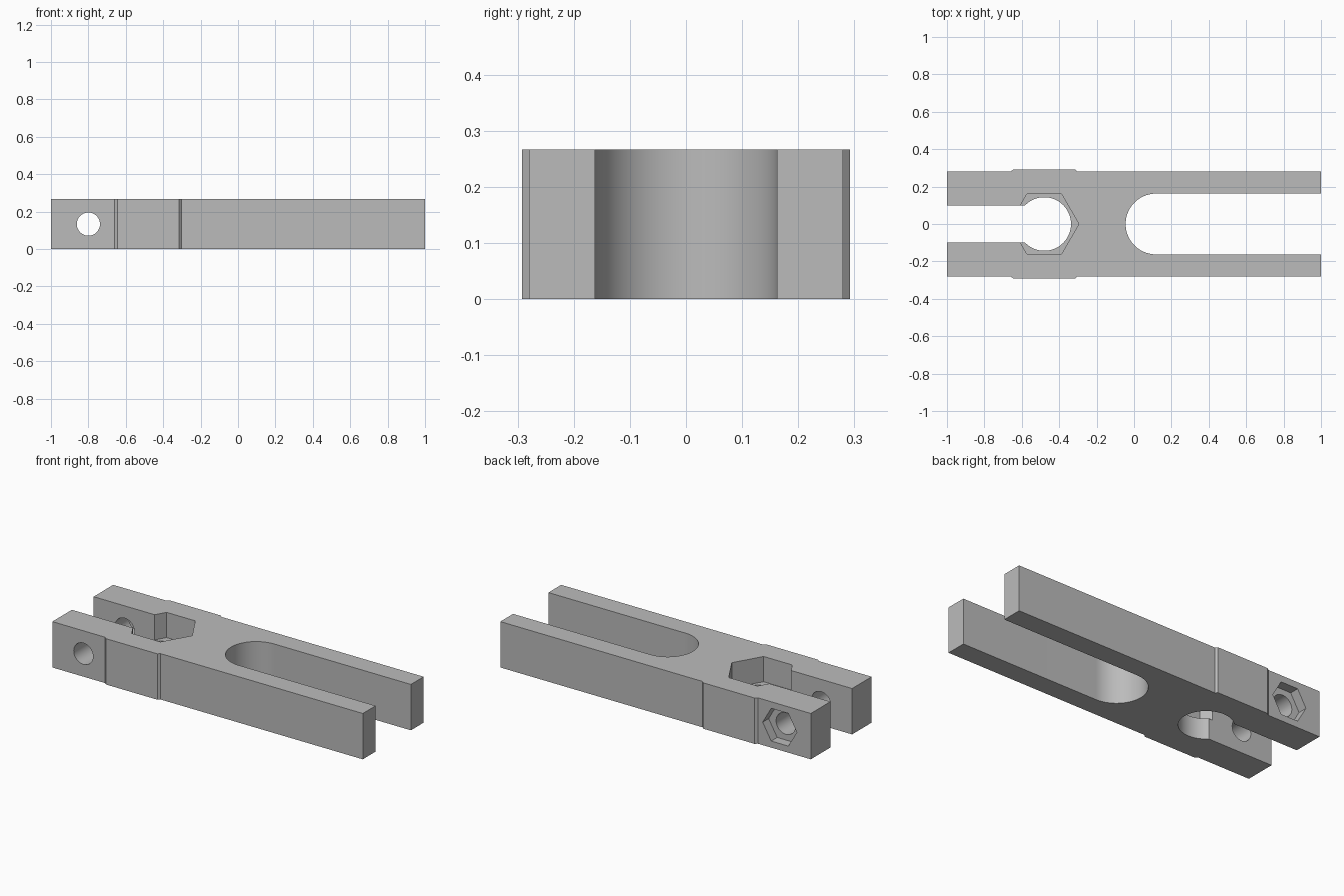
import bpy, bmesh, math
from mathutils import Matrix

if "Cube" in bpy.data.objects:
    bpy.data.objects.remove(bpy.data.objects["Cube"], do_unlink=True)

HEIGHT = 0.267
HALF_W = 0.28
PAD_W = 0.292
NUT_X, PIN_X = -0.48, -0.8
SLOT_X, SLOT_R = 0.1175, 0.1625

grey = bpy.data.materials.new("plain grey")
grey.use_nodes = True
colour = (0.5, 0.5, 0.5, 1)
grey.diffuse_color = colour
grey.node_tree.nodes["Principled BSDF"].inputs["Base Color"].default_value = colour


def prism(name, outline, z0, z1):
    """Extrude a closed xy outline from z0 to z1."""
    bm = bmesh.new()
    face = bm.faces.new([bm.verts.new((x, y, z0)) for x, y in outline])
    grown = bmesh.ops.extrude_face_region(bm, geom=[face])["geom"]
    bmesh.ops.translate(bm, vec=(0, 0, z1 - z0),
                        verts=[v for v in grown if isinstance(v, bmesh.types.BMVert)])
    bmesh.ops.recalc_face_normals(bm, faces=bm.faces)
    mesh = bpy.data.meshes.new(name)
    bm.to_mesh(mesh)
    bm.free()
    mesh.materials.append(grey)
    obj = bpy.data.objects.new(name, mesh)
    bpy.context.collection.objects.link(obj)
    return obj


def ring(cx, cy, r, sides):
    return [(cx + r * math.cos(math.tau * i / sides),
             cy + r * math.sin(math.tau * i / sides)) for i in range(sides)]


def box(x0, x1, half):
    return [(x0, -half), (x1, -half), (x1, half), (x0, half)]


def sideways(obj, y):
    """Turn an upright cutter so that its axis runs along y."""
    obj.data.transform(Matrix.Translation((PIN_X, y, HEIGHT / 2))
                       @ Matrix.Rotation(math.pi / 2, 4, "X"))
    return obj


# Clevis body with slightly raised side pads
side = [(-1, HALF_W), (-0.66, HALF_W), (-0.645, PAD_W), (-0.315, PAD_W),
        (-0.303, HALF_W), (1, HALF_W)]
body = prism("clevis_body", side + [(x, -y) for x, y in reversed(side)], 0, HEIGHT)

# Long slot with a round end
arc = [(SLOT_X + SLOT_R * math.cos(a), SLOT_R * math.sin(a))
       for a in (math.pi * (0.5 + i / 48) for i in range(49))]
long_slot = arc + [(1.1, -SLOT_R), (1.1, SLOT_R)]

cutters = [
    prism("long_slot_cutter", long_slot, -0.1, 0.4),
    prism("short_slot_cutter", box(-1.1, NUT_X, 0.1), -0.1, 0.4),
    prism("bolt_bore_cutter", ring(NUT_X, 0, 0.143, 96), -0.1, 0.4),
    prism("nut_pocket_cutter", ring(NUT_X, 0, 0.185, 6), 0.12, 0.4),
    sideways(prism("pin_bore_cutter", ring(0, 0, 0.062, 64), -0.5, 0.5), 0),
    sideways(prism("pin_nut_cutter", ring(0, 0, 0.11, 6), -0.1, 0.055), HALF_W),
]

bpy.context.view_layer.objects.active = body
for cutter in cutters:
    mod = body.modifiers.new(cutter.name, "BOOLEAN")
    mod.operation = "DIFFERENCE"
    mod.solver = "EXACT"
    mod.object = cutter
    bpy.ops.object.modifier_apply(modifier=mod.name)
    bpy.data.objects.remove(cutter, do_unlink=True)

# Smooth bores, crisp edges
bpy.ops.object.select_all(action="DESELECT")
body.select_set(True)
bpy.ops.object.shade_smooth_by_angle(angle=math.radians(25))
